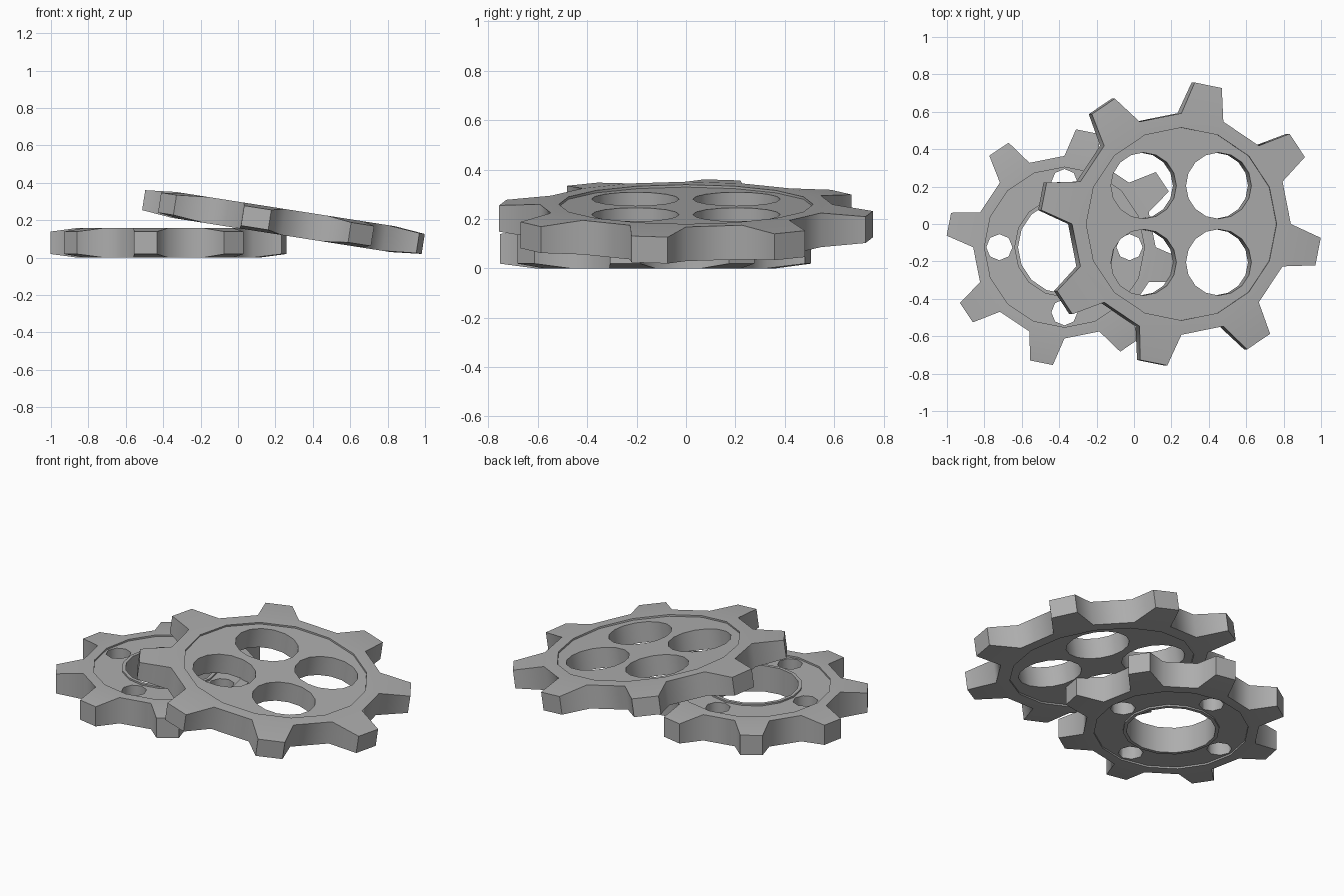
import bpy, bmesh
from math import cos, sin, radians, pi

if "Cube" in bpy.data.objects:
    bpy.data.objects.remove(bpy.data.objects["Cube"])

steel = bpy.data.materials.new("dark_grey")
steel.diffuse_color = (0.42, 0.42, 0.42, 1)
steel.use_nodes = True
steel.node_tree.nodes["Principled BSDF"].inputs["Base Color"].default_value = steel.diffuse_color


def finish(bm, name):
    bmesh.ops.recalc_face_normals(bm, faces=bm.faces[:])
    me = bpy.data.meshes.new(name)
    bm.to_mesh(me)
    bm.free()
    me.materials.append(steel)
    ob = bpy.data.objects.new(name, me)
    bpy.context.collection.objects.link(ob)
    return ob


def polar(bm, r, deg, z):
    return bm.verts.new((r * cos(radians(deg)), r * sin(radians(deg)), z))


def gear_blank(name, root, tip, half, tip_half):
    # sixteen-sided body, every second side carries a tapered tooth
    bm = bmesh.new()
    lo, hi = [[polar(bm, root, 22.5 * i, z) for i in range(16)] for z in (-half, half)]
    bm.faces.new(lo)
    bm.faces.new(hi)
    for i in range(16):
        j = (i + 1) % 16
        base = [lo[i], lo[j], hi[j], hi[i]]
        if i % 2 == 0:
            bm.faces.new(base)
            continue
        mid = 22.5 * i + 11.25
        end = [polar(bm, tip, mid + s * 5.65, z) for s, z in
               ((-1, -tip_half), (1, -tip_half), (1, tip_half), (-1, tip_half))]
        bm.faces.new(end)
        for k in range(4):
            n = (k + 1) % 4
            bm.faces.new((base[k], base[n], end[n], end[k]))
    return finish(bm, name)


def add_prism(bm, x, y, r, sides, z0, z1, inner=0):
    def ring(rad, z):
        return [bm.verts.new((x + rad * cos(2 * pi * i / sides),
                              y + rad * sin(2 * pi * i / sides), z)) for i in range(sides)]
    loops = [ring(r, z0), ring(r, z1)]
    if inner:
        loops += [ring(inner, z1), ring(inner, z0)]
    else:
        bm.faces.new(loops[0])
        bm.faces.new(loops[1])
    for k in range(len(loops) if inner else 1):
        a, b = loops[k], loops[(k + 1) % len(loops)]
        for i in range(sides):
            j = (i + 1) % sides
            bm.faces.new((a[i], a[j], b[j], b[i]))


def cut(ob, bm):
    cutter = finish(bm, "cutter")
    cutter.hide_render = True
    mod = ob.modifiers.new("cut", 'BOOLEAN')
    mod.operation = 'DIFFERENCE'
    mod.solver = 'EXACT'
    mod.object = cutter
    bpy.context.view_layer.objects.active = ob
    bpy.ops.object.modifier_apply(modifier=mod.name)
    bpy.data.objects.remove(cutter)


def gear(name, root, tip, half, tip_half, recess, lip, holes, loc, tilt):
    ob = gear_blank(name, root, tip, half, tip_half)
    # shallow recess on both faces
    bm = bmesh.new()
    depth = 0.01
    add_prism(bm, 0, 0, recess, 16, half - depth, half + 0.1, lip)
    add_prism(bm, 0, 0, recess, 16, -half - 0.1, -half + depth, lip)
    cut(ob, bm)
    # through holes
    bm = bmesh.new()
    for x, y, r, sides in holes:
        add_prism(bm, x, y, r, sides, -0.3, 0.3)
    cut(ob, bm)
    ob.location = loc
    ob.rotation_euler = (0, radians(tilt), 0)
    bpy.ops.object.select_all(action='DESELECT')
    ob.select_set(True)
    bpy.context.view_layer.objects.active = ob
    bpy.ops.object.shade_smooth_by_angle(angle=radians(60))


# small flat gear: bore and four bolt holes
bolts = [(0.348 * cos(k * pi / 2), 0.348 * sin(k * pi / 2), 0.07, 8) for k in range(4)]
gear("small_gear", 0.488, 0.633, 0.079, 0.06, 0.428, 0.268,
     [(0, 0, 0.248, 16)] + bolts, (-0.372, -0.124, 0.079), 0)

# large gear leaning on the small one: four big windows
windows = [(sx * 0.203, sy * 0.205, 0.177, 16) for sx in (-1, 1) for sy in (-1, 1)]
gear("large_gear", 0.592, 0.76, 0.07, 0.054, 0.515, 0,
     windows, (0.243, 0, 0.19), 8.9)
